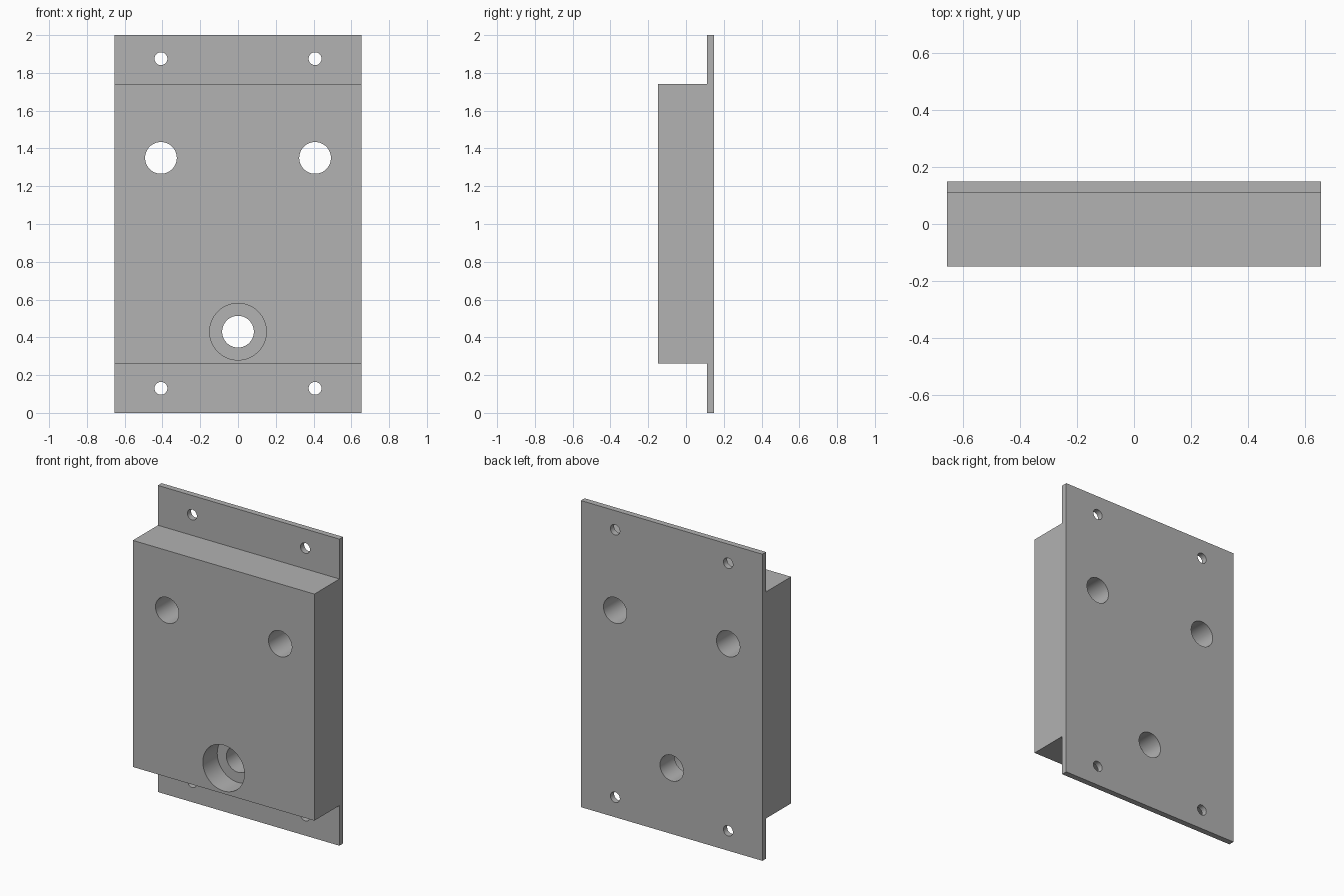
import bpy, bmesh, math
from mathutils import Matrix

cube = bpy.data.objects.get("Cube")
if cube:
    bpy.data.objects.remove(cube, do_unlink=True)

W, D, FLANGE_Y = 0.655, 0.148, 0.11   # half width, half depth, flange front
Z_LOW, Z_HIGH = 0.262, 1.74           # raised block extent

grey = bpy.data.materials.new("plain grey")
grey.use_nodes = True
colour = (0.445, 0.445, 0.445, 1)
grey.diffuse_color = colour
grey.node_tree.nodes["Principled BSDF"].inputs["Base Color"].default_value = colour


def make_object(name, bm):
    bmesh.ops.recalc_face_normals(bm, faces=bm.faces)
    mesh = bpy.data.meshes.new(name)
    bm.to_mesh(mesh)
    bm.free()
    mesh.materials.append(grey)
    ob = bpy.data.objects.new(name, mesh)
    bpy.context.collection.objects.link(ob)
    return ob


# Mounting block: stepped side profile extruded across the width
profile = [(D, 0), (D, 2), (FLANGE_Y, 2), (FLANGE_Y, Z_HIGH),
           (-D, Z_HIGH), (-D, Z_LOW), (FLANGE_Y, Z_LOW), (FLANGE_Y, 0)]
bm = bmesh.new()
face = bm.faces.new([bm.verts.new((-W, y, z)) for y, z in profile])
ext = bmesh.ops.extrude_face_region(bm, geom=[face])
bmesh.ops.translate(bm, vec=(2 * W, 0, 0),
                    verts=[v for v in ext["geom"] if isinstance(v, bmesh.types.BMVert)])
block = make_object("mounting_block", bm)
bpy.context.view_layer.objects.active = block
block.select_set(True)


def drill(x, z, radius, y0=-0.4, y1=0.4):
    """Cut a round hole along y from y0 to y1."""
    bm = bmesh.new()
    bmesh.ops.create_cone(
        bm, cap_ends=True, segments=64, radius1=radius, radius2=radius, depth=y1 - y0,
        matrix=Matrix.Translation((x, (y0 + y1) / 2, z)) @ Matrix.Rotation(math.pi / 2, 4, 'X'))
    cutter = make_object("hole_cutter", bm)
    cutter.hide_render = True
    mod = block.modifiers.new("hole", 'BOOLEAN')
    mod.operation = 'DIFFERENCE'
    mod.solver = 'EXACT'
    mod.object = cutter
    bpy.ops.object.modifier_apply(modifier=mod.name)
    bpy.data.objects.remove(cutter, do_unlink=True)


# Flange screw holes and upper through holes, mirrored left and right
for x in (-0.408, 0.408):
    drill(x, 0.13, 0.034)
    drill(x, 1.875, 0.034)
    drill(x, 1.35, 0.084)

# Lower counterbored hole
drill(0, 0.43, 0.15, y1=0.0)
drill(0, 0.43, 0.084)

bpy.ops.object.shade_smooth_by_angle(angle=math.radians(30))
